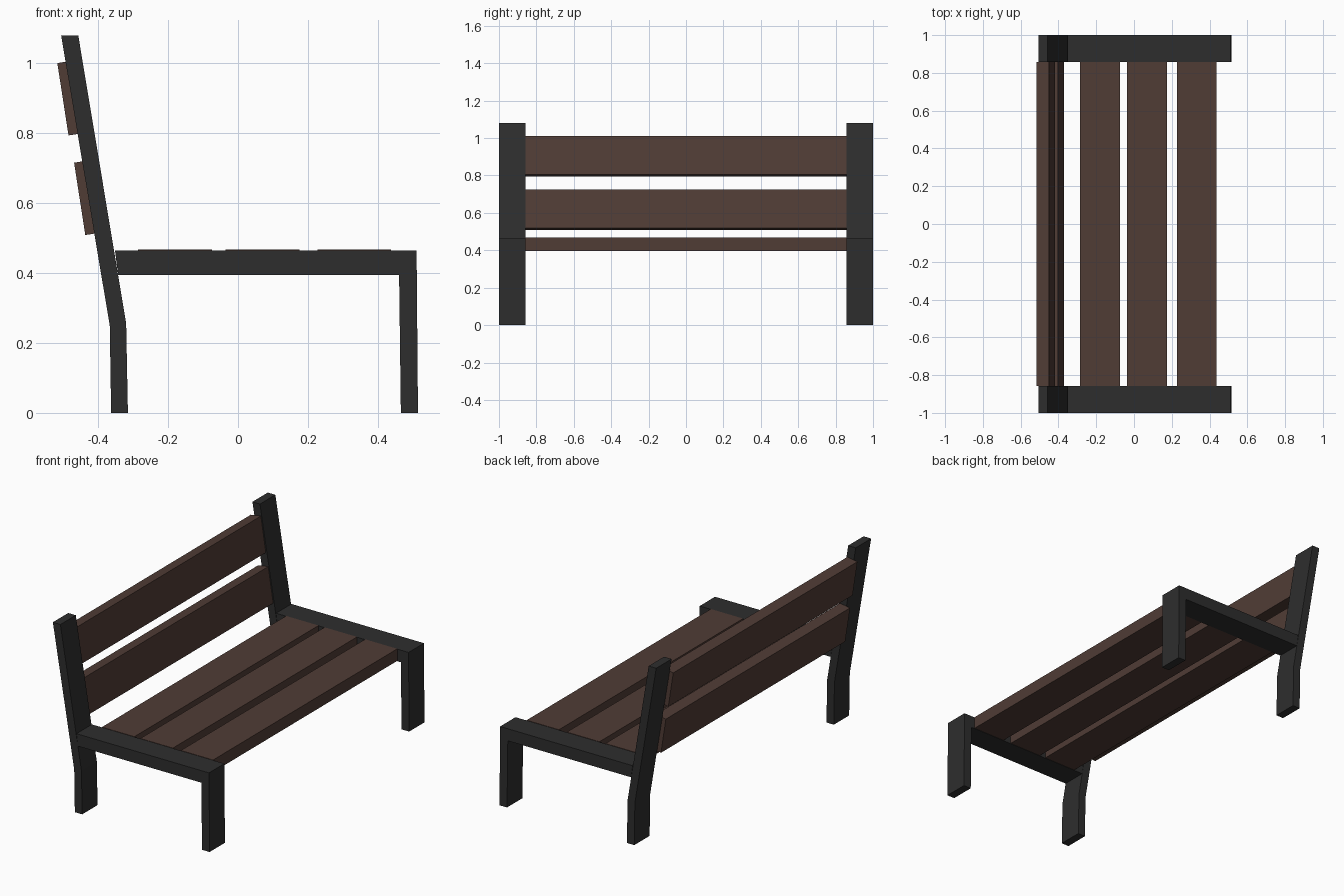
import bpy, bmesh

if "Cube" in bpy.data.objects:
    bpy.data.objects.remove(bpy.data.objects["Cube"])


def material(name, rgb):
    m = bpy.data.materials.new(name)
    m.diffuse_color = (*rgb, 1)
    m.use_nodes = True
    m.node_tree.nodes["Principled BSDF"].inputs["Base Color"].default_value = m.diffuse_color
    return m


METAL = material("charcoal metal", (0.027, 0.027, 0.027))
WOOD = material("dark brown wood", (0.080, 0.045, 0.036))


def extrude_profile(name, profile, y0, y1, mat):
    """Extrude an (x, z) outline along y."""
    bm = bmesh.new()
    face = bm.faces.new([bm.verts.new((x, y0, z)) for x, z in profile])
    ext = bmesh.ops.extrude_face_region(bm, geom=[face])
    verts = [v for v in ext["geom"] if isinstance(v, bmesh.types.BMVert)]
    bmesh.ops.translate(bm, verts=verts, vec=(0, y1 - y0, 0))
    bmesh.ops.recalc_face_normals(bm, faces=bm.faces)
    mesh = bpy.data.meshes.new(name)
    bm.to_mesh(mesh)
    bm.free()
    mesh.materials.append(mat)
    obj = bpy.data.objects.new(name, mesh)
    bpy.context.collection.objects.link(obj)
    return obj


# Side frames: bent back post, and seat rail with front leg
POST = [(-0.363, 0), (-0.315, 0), (-0.320, 0.255), (-0.457, 1.08),
        (-0.506, 1.08), (-0.367, 0.25)]
RAIL = [(-0.352, 0.465), (-0.343, 0.394), (0.461, 0.394), (0.466, 0),
        (0.515, 0), (0.511, 0.465)]
for side, y0, y1 in (("left", -1.0, -0.857), ("right", 0.857, 1.0)):
    extrude_profile(f"back_post_{side}", POST, y0, y1, METAL)
    extrude_profile(f"seat_rail_and_front_leg_{side}", RAIL, y0, y1, METAL)

# Seat slats
for i, (x0, x1) in enumerate(((-0.286, -0.075), (-0.036, 0.176), (0.228, 0.438))):
    extrude_profile(f"seat_slat_{i + 1}",
                    [(x0, 0.396), (x1, 0.396), (x1, 0.467), (x0, 0.467)],
                    -0.857, 0.857, WOOD)

# Backrest slats, tilted with the posts; (x, z) is the lower rear corner
for i, (x, z) in enumerate(((-0.437, 0.509), (-0.485, 0.794))):
    up, depth = (-0.032, 0.207), (0.066, 0.010)
    extrude_profile(f"back_slat_{i + 1}",
                    [(x, z), (x + depth[0], z + depth[1]),
                     (x + up[0] + depth[0], z + up[1] + depth[1]),
                     (x + up[0], z + up[1])],
                    -0.857, 0.857, WOOD)
